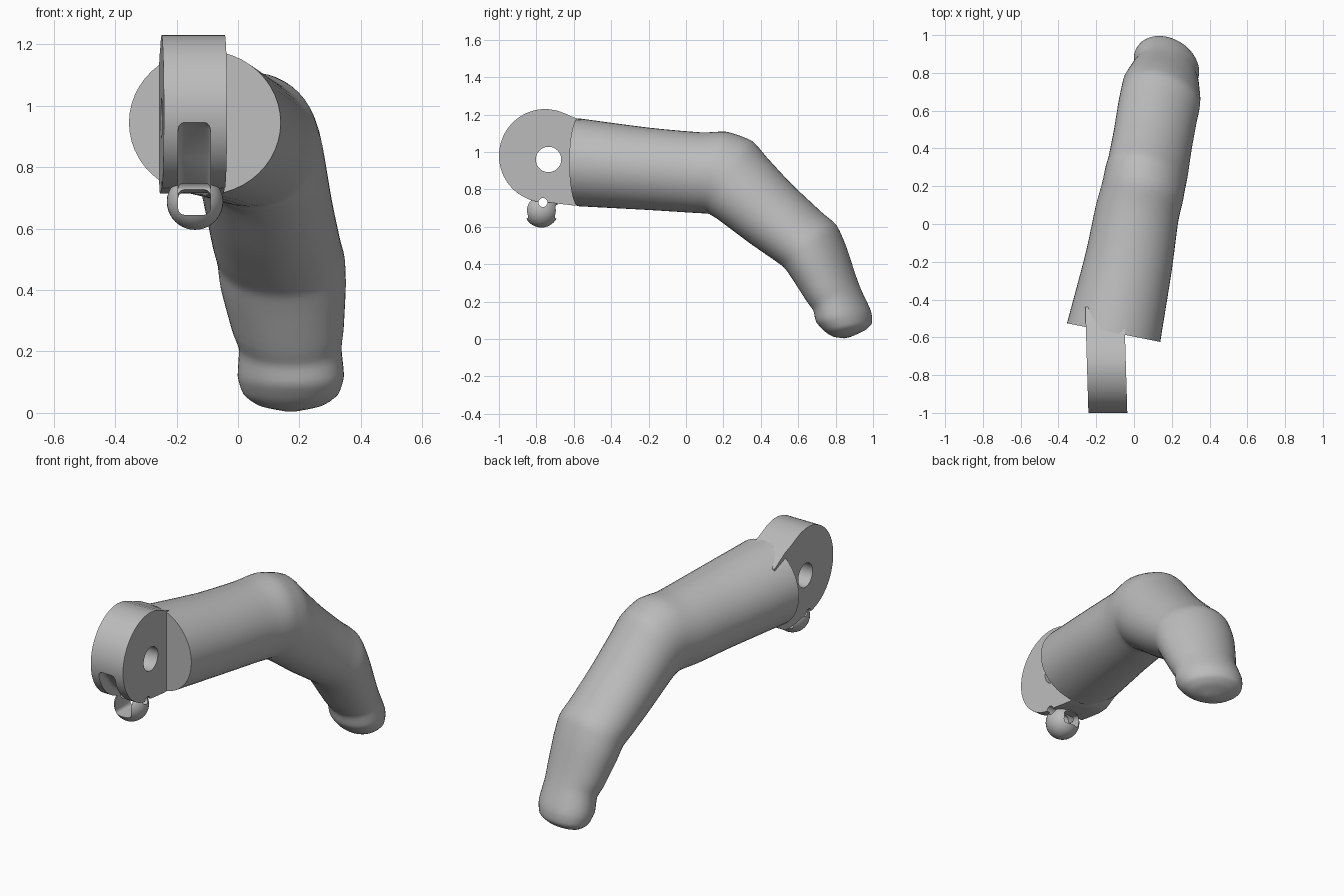
import bpy, bmesh, math
from mathutils import Vector

if "Cube" in bpy.data.objects:
    bpy.data.objects.remove(bpy.data.objects["Cube"])

grey = bpy.data.materials.new("plain grey")
grey.use_nodes = True
colour = (0.5, 0.5, 0.5, 1)
grey.diffuse_color = colour
grey.node_tree.nodes["Principled BSDF"].inputs["Base Color"].default_value = colour


def finish(name, bm):
    bmesh.ops.recalc_face_normals(bm, faces=bm.faces)
    mesh = bpy.data.meshes.new(name)
    bm.to_mesh(mesh)
    bm.free()
    ob = bpy.data.objects.new(name, mesh)
    bpy.context.collection.objects.link(ob)
    mesh.materials.append(grey)
    return ob


def activate(ob):
    bpy.ops.object.select_all(action='DESELECT')
    ob.select_set(True)
    bpy.context.view_layer.objects.active = ob


def smooth(ob, degrees=35):
    activate(ob)
    bpy.ops.object.shade_smooth_by_angle(angle=math.radians(degrees))


def boolean(ob, other, operation='DIFFERENCE'):
    activate(ob)
    mod = ob.modifiers.new("cut", 'BOOLEAN')
    mod.operation, mod.solver, mod.object = operation, 'EXACT', other
    bpy.ops.object.modifier_apply(modifier=mod.name)


def side_profile(name, points, x0, x1):
    """Extrude a y-z outline along x."""
    bm = bmesh.new()
    face = bm.faces.new([bm.verts.new((x0, y, z)) for y, z in points])
    ext = bmesh.ops.extrude_face_region(bm, geom=[face])
    moved = [g for g in ext["geom"] if isinstance(g, bmesh.types.BMVert)]
    bmesh.ops.translate(bm, verts=moved, vec=(x1 - x0, 0, 0))
    return finish(name, bm)


def circle(cy, cz, r, a0=0, a1=360, n=40):
    angles = [math.radians(a0 + (a1 - a0) * i / n) for i in range(n)]
    return [(cy + r * math.cos(a), cz + r * math.sin(a)) for a in angles]


# Finger sections: bottom y, bottom z, top y, top z, centre x, half width
sections = [
    (-.575, .71, -.575, 1.18, -.108, .247),
    (-.20, .69, -.20, 1.13, -.028, .228),
    (.02, .676, .08, 1.105, .015, .218),
    (.12, .67, .22, 1.108, .045, .215),
    (.14, .66, .35, 1.06, .06, .213),
    (.18, .635, .43, .97, .075, .21),
    (.34, .515, .56, .83, .10, .207),
    (.47, .425, .72, .68, .125, .208),
    (.53, .38, .80, .61, .14, .208),
    (.57, .325, .85, .50, .147, .204),
    (.65, .20, .90, .35, .162, .182),
    (.685, .15, .93, .27, .17, .167),
    (.70, .09, .985, .15, .172, .173),
    (.745, .04, .99, .085, .172, .155),
    (.79, .012, .955, .048, .172, .11),
    (.845, .004, .885, .014, .172, .03),
]


def resample(rows, steps=4):
    rows = [Vector(r) for r in rows]
    out = []
    for i in range(len(rows) - 1):
        p, q = rows[i], rows[i + 1]
        before = rows[max(i - 1, 0)]
        after = rows[min(i + 2, len(rows) - 1)]
        for k in range(steps):
            t = k / steps
            linear = p.lerp(q, t)
            curve = 0.5 * (2 * p + (q - before) * t
                           + (2 * before - 5 * p + 4 * q - after) * t * t
                           + (3 * p - before - 3 * q + after) * t ** 3)
            out.append(linear.lerp(curve, 0.6))
    return out + [rows[-1]]


bm = bmesh.new()
rings, sides = [], 48
for by, bz, ty, tz, cx, w in resample(sections):
    ring = []
    for i in range(sides):
        a = 2 * math.pi * i / sides
        dx, h = w * math.cos(a), 0.5 + 0.5 * math.sin(a)
        ring.append(bm.verts.new((cx + dx, by + (ty - by) * h - 0.2 * dx, bz + (tz - bz) * h)))
    rings.append(ring)
for lower, upper in zip(rings, rings[1:]):
    for i in range(sides):
        j = (i + 1) % sides
        bm.faces.new((lower[i], lower[j], upper[j], upper[i]))
bm.faces.new(rings[0])
bm.faces.new(rings[-1])
finger = finish("finger_body", bm)
smooth(finger)

# Round hinge knuckle blending back into the finger
outline = circle(-.75, .98, .25, 88, 268, 40)
outline += [(-.75, .733), (-.67, .722), (-.60, .714), (-.54, .718), (-.44, .78),
            (-.44, 1.11), (-.54, 1.165), (-.60, 1.185), (-.64, 1.203), (-.69, 1.222)]
hinge = side_profile("hinge_knuckle", outline, -.248, -.042)
for v in hinge.data.vertices:
    v.co.x -= 0.03 * (v.co.y + 0.78)

# Small ball loop beneath the hinge
bm = bmesh.new()
bmesh.ops.create_uvsphere(bm, u_segments=32, v_segments=20, radius=.092)
bmesh.ops.translate(bm, verts=bm.verts, vec=(-.14, -.773, .688))
loop = finish("ball_loop", bm)
boolean(hinge, loop, 'UNION')
bpy.data.objects.remove(loop)

# Pivot hole, pin hole and cord channel
cutters = [
    side_profile("pivot_cutter", circle(-.735, .96, .068), -.5, .3),
    side_profile("pin_cutter", circle(-.765, .73, .024, n=20), -.5, .3),
    side_profile("channel_cutter", [(-1.1, .645), (-.62, .645), (-.62, .705), (-.76, .73),
                                    (-.88, .83), (-.96, .93), (-1.1, .99)], -.195, -.09),
]
bevel = cutters[2].modifiers.new("round", 'BEVEL')
bevel.width, bevel.segments = .02, 3
for cutter in cutters:
    boolean(hinge, cutter)
    bpy.data.objects.remove(cutter)
smooth(hinge)
